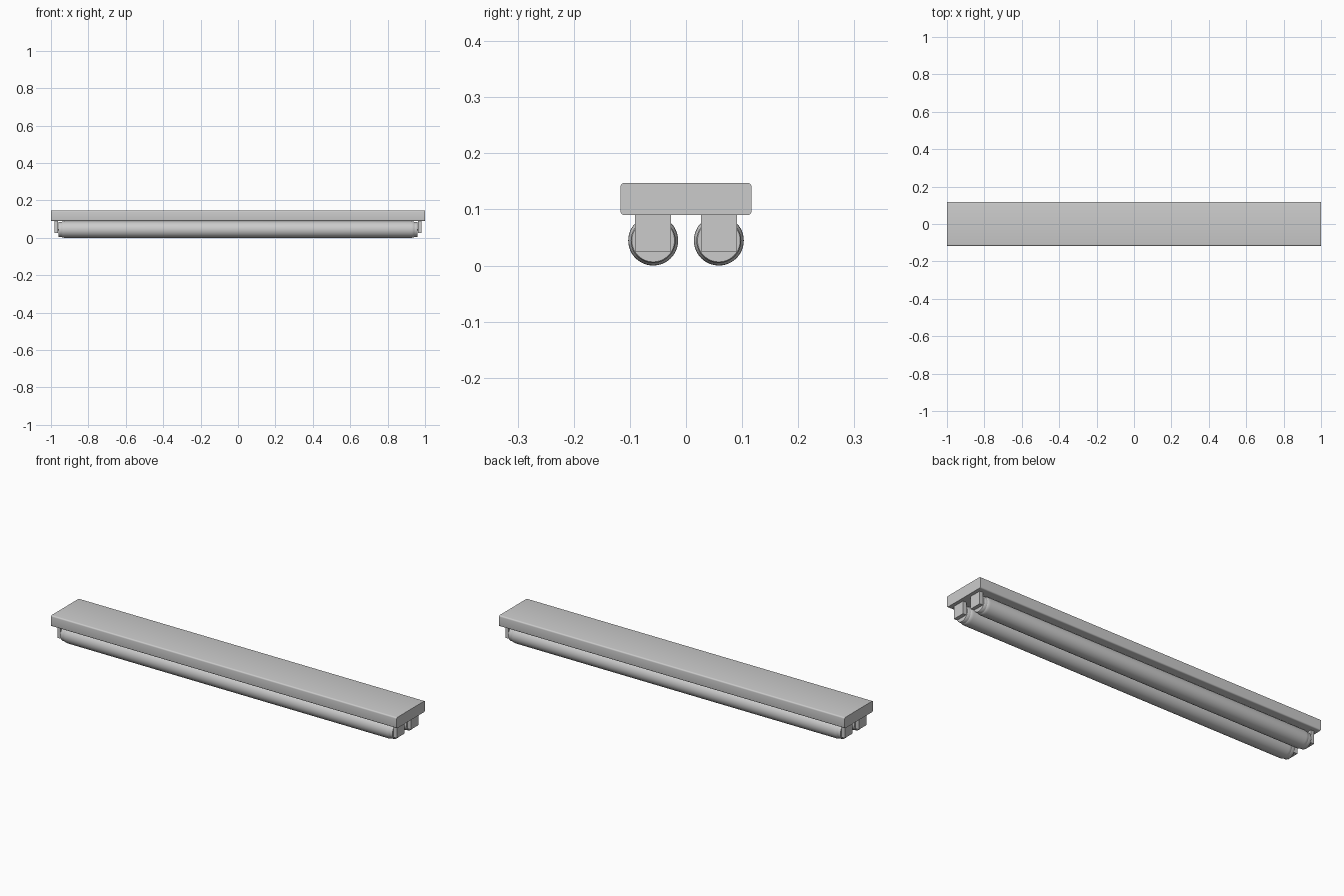
import bpy, bmesh
from math import cos, sin, pi, radians

if "Cube" in bpy.data.objects:
    bpy.data.objects.remove(bpy.data.objects["Cube"])


def make(name, bm, smooth=None):
    bmesh.ops.recalc_face_normals(bm, faces=bm.faces)
    me = bpy.data.meshes.new(name)
    bm.to_mesh(me)
    bm.free()
    ob = bpy.data.objects.new(name, me)
    bpy.context.collection.objects.link(ob)
    if smooth:
        bpy.ops.object.select_all(action='DESELECT')
        bpy.context.view_layer.objects.active = ob
        ob.select_set(True)
        bpy.ops.object.shade_smooth_by_angle(angle=radians(smooth))
    return ob


def box(name, x, y, z, bevel=0.0):
    """Box from ranges; bevels only the edges running along x."""
    bm = bmesh.new()
    bmesh.ops.create_cube(bm, size=1)
    for v in bm.verts:
        v.co = [(r[0] + r[1]) / 2 + c * (r[1] - r[0]) for c, r in zip(v.co, (x, y, z))]
    if bevel:
        edges = [e for e in bm.edges if abs(e.verts[0].co.x - e.verts[1].co.x) > 1e-4]
        bmesh.ops.bevel(bm, geom=edges, offset=bevel, segments=4, profile=0.5, affect='EDGES')
    return make(name, bm, 30 if bevel else None)


def lathe_x(name, profile, y, z, sides=48):
    """Closed solid of revolution about an x-parallel axis."""
    bm = bmesh.new()
    rings = [[bm.verts.new((x, y + r * cos(2 * pi * i / sides), z + r * sin(2 * pi * i / sides)))
              for i in range(sides)] for x, r in profile]
    for a, b in zip(rings, rings[1:]):
        for i in range(sides):
            j = (i + 1) % sides
            bm.faces.new((a[i], a[j], b[j], b[i]))
    bm.faces.new(rings[0])
    bm.faces.new(rings[-1])
    return make(name, bm, 35)


R = 0.0445       # tube radius, also the axis height
SPACING = 0.0585

# Ceiling housing
box("housing", (-1, 1), (-0.117, 0.117), (0.09, 0.147), 0.007)

for row, s in (("front", -1), ("back", 1)):
    y = s * SPACING
    # Glass tube with rounded shoulders
    end = [(0.927, R), (0.934, 0.0437), (0.940, 0.0420), (0.944, 0.0395)]
    profile = [(-x, r) for x, r in reversed(end)] + end
    lathe_x(row + "_tube", profile, y, R)
    for side, d in (("left", -1), ("right", 1)):
        # Metal end cap
        cap = [(0.942, 0.0400), (0.958, 0.0400), (0.961, 0.0380)]
        lathe_x(f"{row}_{side}_cap", [(d * x, r) for x, r in cap], y, R)
        # Contact pins
        for k in (-1, 1):
            lathe_x(f"{row}_{side}_pin_{'a' if k < 0 else 'b'}",
                    [(d * 0.958, 0.004), (d * 0.972, 0.004)], y + k * 0.014, R, 12)
        # Lamp holder hanging from the housing
        box(f"{row}_{side}_holder", sorted((d * 0.963, d * 0.982)),
            (y - 0.032, y + 0.032), (0.025, 0.092))
